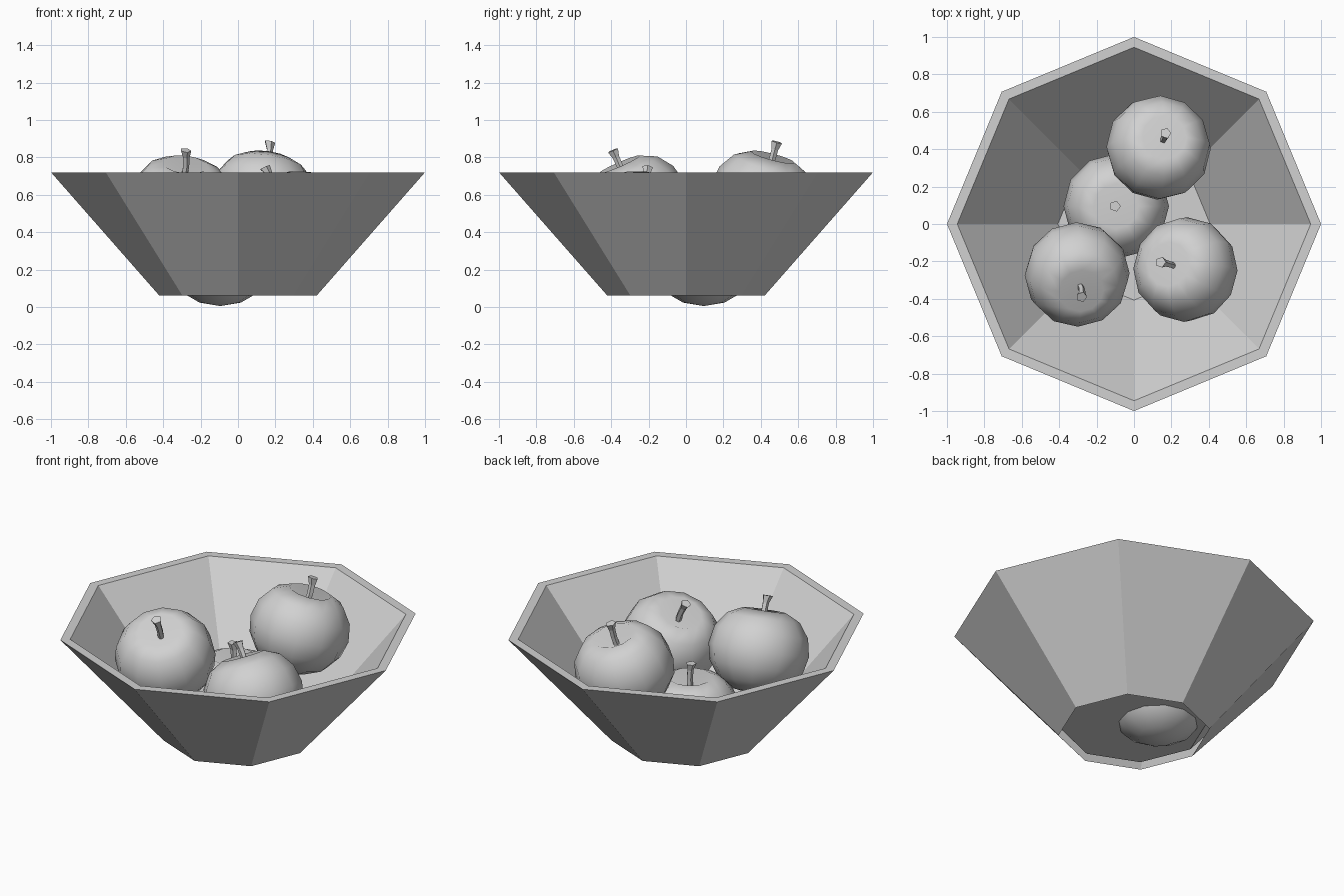
import bpy, bmesh, math
from mathutils import Vector, Matrix

if "Cube" in bpy.data.objects:
    bpy.data.objects.remove(bpy.data.objects["Cube"])

grey = bpy.data.materials.new("plain_grey")
grey.diffuse_color = (0.64, 0.64, 0.64, 1)
grey.use_nodes = True
grey.node_tree.nodes["Principled BSDF"].inputs["Base Color"].default_value = grey.diffuse_color


def lathe(name, profile, sides, smooth=False, cap_start=False, cap_end=False, offsets=None):
    """Spin (radius, height) points into rings; a zero radius closes to a point."""
    bm = bmesh.new()
    rings = []
    for i, (r, z) in enumerate(profile):
        ox, oy = offsets[i] if offsets else (0, 0)
        count = 1 if r == 0 else sides
        rings.append([bm.verts.new((ox + r * math.cos(2 * math.pi * k / sides),
                                    oy + r * math.sin(2 * math.pi * k / sides), z))
                      for k in range(count)])
    for a, b in zip(rings, rings[1:]):
        for k in range(sides):
            n = (k + 1) % sides
            if len(a) == 1:
                bm.faces.new((a[0], b[n], b[k]))
            elif len(b) == 1:
                bm.faces.new((a[k], a[n], b[0]))
            else:
                bm.faces.new((a[k], a[n], b[n], b[k]))
    if cap_start:
        bm.faces.new(rings[0][::-1])
    if cap_end:
        bm.faces.new(rings[-1])
    for f in bm.faces:
        f.smooth = smooth
    me = bpy.data.meshes.new(name)
    bm.to_mesh(me)
    bm.free()
    me.materials.append(grey)
    ob = bpy.data.objects.new(name, me)
    bpy.context.collection.objects.link(ob)
    return ob


# Eight-sided bowl: outer wall, rim, inner wall, and a raised floor
lathe("bowl", [(0.42, 0.06), (1.0, 0.72), (0.945, 0.72), (0.407, 0.10)], 8, cap_end=True)

# Apple profile with a dimple on top, and a flared stem with a slight bend
apple_profile = [(0, -0.24), (0.11, -0.222), (0.205, -0.167), (0.262, -0.085), (0.282, 0.01),
                 (0.262, 0.11), (0.205, 0.19), (0.12, 0.232), (0, 0.165)]
stem_profile = [(0.017, 0.15), (0.018, 0.22), (0.019, 0.275), (0.030, 0.315)]
stem_bend = [(0, 0), (0.004, 0), (0.0, 0), (-0.006, 0)]

# Apples: centre and the direction the stem points
apples = [((0.13, 0.405, 0.58), (0.045, 0.08, 0.30)),
          ((-0.305, -0.265, 0.55), (0.03, -0.12, 0.275)),
          ((0.28, -0.245, 0.465), (-0.13, 0.04, 0.28)),
          ((-0.095, 0.095, 0.245), (0, 0, 1))]
for i, (centre, axis) in enumerate(apples, 1):
    turn = Vector((0, 0, 1)).rotation_difference(Vector(axis)).to_matrix().to_4x4()
    place = Matrix.Translation(centre) @ turn
    lathe(f"apple_{i}", apple_profile, 12, smooth=True).matrix_world = place
    lathe(f"stem_{i}", stem_profile, 5, cap_start=True, cap_end=True,
          offsets=stem_bend).matrix_world = place
